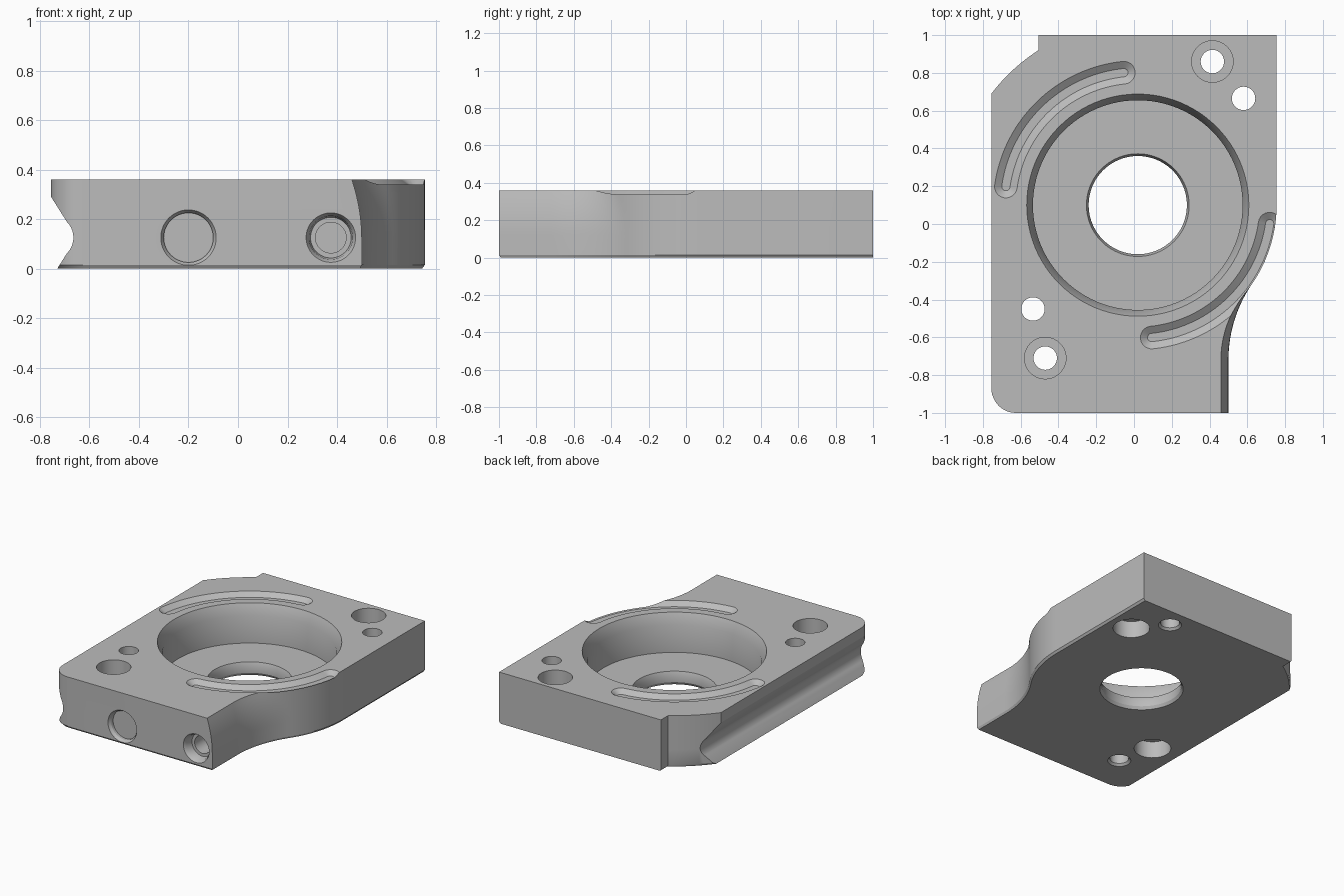
import bpy, bmesh
from math import sin, cos, pi, radians, sqrt, atan2
from mathutils import Matrix, Vector

cube = bpy.data.objects.get("Cube")
if cube:
    bpy.data.objects.remove(cube, do_unlink=True)

H = 0.36                 # plate thickness
CX, CY = 0.02, 0.10      # bore centre
ROUND = 0.735            # outer radius of the right shoulder

metal = bpy.data.materials.new("grey metal")
metal.use_nodes = True
grey = (0.50, 0.50, 0.50, 1)
metal.diffuse_color = grey
metal.node_tree.nodes["Principled BSDF"].inputs["Base Color"].default_value = grey


def arc(cx, cy, r, a0, a1, n):
    """Points on an arc, angles in radians."""
    return [(cx + r * cos(a0 + (a1 - a0) * i / n),
             cy + r * sin(a0 + (a1 - a0) * i / n)) for i in range(n + 1)]


def loft(name, sections, matrix=Matrix()):
    """Solid through (z, outline) sections with equal point counts."""
    bm = bmesh.new()
    rings = [[bm.verts.new(matrix @ Vector((x, y, z))) for x, y in pts]
             for z, pts in sections]
    n = len(rings[0])
    for low, high in zip(rings, rings[1:]):
        for i in range(n):
            j = (i + 1) % n
            bm.faces.new((low[i], low[j], high[j], high[i]))
    bm.faces.new(rings[0][::-1])
    bm.faces.new(rings[-1])
    bmesh.ops.recalc_face_normals(bm, faces=bm.faces)
    mesh = bpy.data.meshes.new(name)
    bm.to_mesh(mesh)
    bm.free()
    mesh.materials.append(metal)
    obj = bpy.data.objects.new(name, mesh)
    bpy.context.collection.objects.link(obj)
    return obj


def turned(name, profile, matrix=Matrix(), n=64):
    """Round cutter from (radius, height) pairs."""
    return loft(name, [(z, arc(0, 0, r, 0, 2 * pi, n)[:-1]) for r, z in profile], matrix)


def outline(edge):
    """Plate outline; edge is the x of the narrow front right wall."""
    drop = 0.82
    a = edge - CX
    r = (a * a + drop * drop - ROUND ** 2) / (2 * (ROUND - a))
    join = atan2(-drop, a + r)
    pts = [(edge, -1)]
    pts += arc(edge + r, CY - drop, r, pi, pi + join, 20)       # concave flank
    pts += arc(CX, CY, ROUND, join, 0, 20)[1:]                  # convex shoulder
    pts += [(0.755, 1), (-0.505, 1)]
    big = 0.974
    pts += arc(CX, CY, big, atan2(0.82, -0.525), atan2(0.59, -0.775), 12)
    pts += arc(-0.625, -0.87, 0.13, pi, 1.5 * pi, 12)           # front left corner
    return pts


def slot(half, start):
    """Curved round-ended slot outline around the bore."""
    a0, a1, r = radians(start), radians(start + 76), 0.705
    pts = arc(CX, CY, r + half, a0, a1, 40)
    pts += arc(CX + r * cos(a1), CY + r * sin(a1), half, a1, a1 + pi, 12)[1:]
    pts += arc(CX, CY, r - half, a1, a0, 40)[1:]
    pts += arc(CX + r * cos(a0), CY + r * sin(a0), half, a0 + pi, a0 + 2 * pi, 12)[1:-1]
    return pts


# Plate with a chamfered base and a flank that leans in towards the top
base = [(x * 0.985, y * 0.99 if y < 0 else y) for x, y in outline(0.5)]
sections = [(0, base), (0.015, outline(0.5))]
for i in range(9):
    t = i / 8
    sections.append((0.12 + (H - 0.12) * t, outline(0.5 - 0.04 * t * t)))
plate = loft("mounting_plate", sections)

cutters = []
top = H + 0.05

# Stepped centre bore
at_bore = Matrix.Translation((CX, CY, 0))
cutters.append(turned("bearing_recess", [
    (0.555, 0.092), (0.555, 0.285), (0.588, H), (0.588, top)], at_bore, 96))
cutters.append(turned("centre_bore", [
    (0.272, -0.05), (0.272, 0), (0.26, 0.02), (0.26, 0.06),
    (0.272, 0.092), (0.272, 0.15)], at_bore, 96))

# Screw holes: stepped from the top, and stepped from the base
for x, y in ((0.415, 0.86), (-0.47, -0.71)):
    cutters.append(turned("top_step_hole", [
        (0.076, -0.05), (0.076, 0), (0.062, 0.015), (0.062, 0.2),
        (0.11, 0.2), (0.11, top)], Matrix.Translation((x, y, 0)), 40))
for x, y in ((0.58, 0.665), (-0.535, -0.45)):
    cutters.append(turned("base_step_hole", [
        (0.12, -0.05), (0.12, 0.12), (0.062, 0.12), (0.062, top)],
        Matrix.Translation((x, y, 0)), 40))

# Ports in the front face
into_front = Matrix.Rotation(-pi / 2, 4, "X")
cutters.append(turned("plugged_port", [(0.112, -0.05), (0.112, 0), (0.1, 0.02), (0.1, 0.04)],
                      Matrix.Translation((-0.2, -1, 0.125)) @ into_front, 48))
cutters.append(turned("threaded_port", [
    (0.1, -0.05), (0.1, 0), (0.088, 0.02), (0.082, 0.07), (0.062, 0.07), (0.062, 0.25)],
    Matrix.Translation((0.375, -1, 0.125)) @ into_front, 48))

# Shallow curved slots with sloping walls
for start in (96, 276):
    cutters.append(loft("curved_slot", [
        (H - 0.027, slot(0.022, start)), (H, slot(0.06, start)), (top, slot(0.06, start))]))

# Rounded V groove along the right side
groove = [(-0.9, -0.27), (-0.9, 0.52)]
groove += [(x, z) for x, z in arc(-0.755, 0.125, 0.09, pi / 4, -pi / 4, 16)]
cutters.append(loft("side_groove", [(-1.1, groove), (1.1, groove)],
                    Matrix.Rotation(pi / 2, 4, "X")))

# Cut everything, then discard the cutters
bpy.context.view_layer.objects.active = plate
for cutter in cutters:
    cutter.hide_render = True
    cut = plate.modifiers.new(cutter.name, "BOOLEAN")
    cut.operation = "DIFFERENCE"
    cut.solver = "EXACT"
    cut.object = cutter
    bpy.ops.object.modifier_apply(modifier=cut.name)
for cutter in cutters:
    bpy.data.objects.remove(cutter, do_unlink=True)

bpy.ops.object.select_all(action="DESELECT")
plate.select_set(True)
bpy.ops.object.shade_smooth_by_angle(angle=radians(25))
